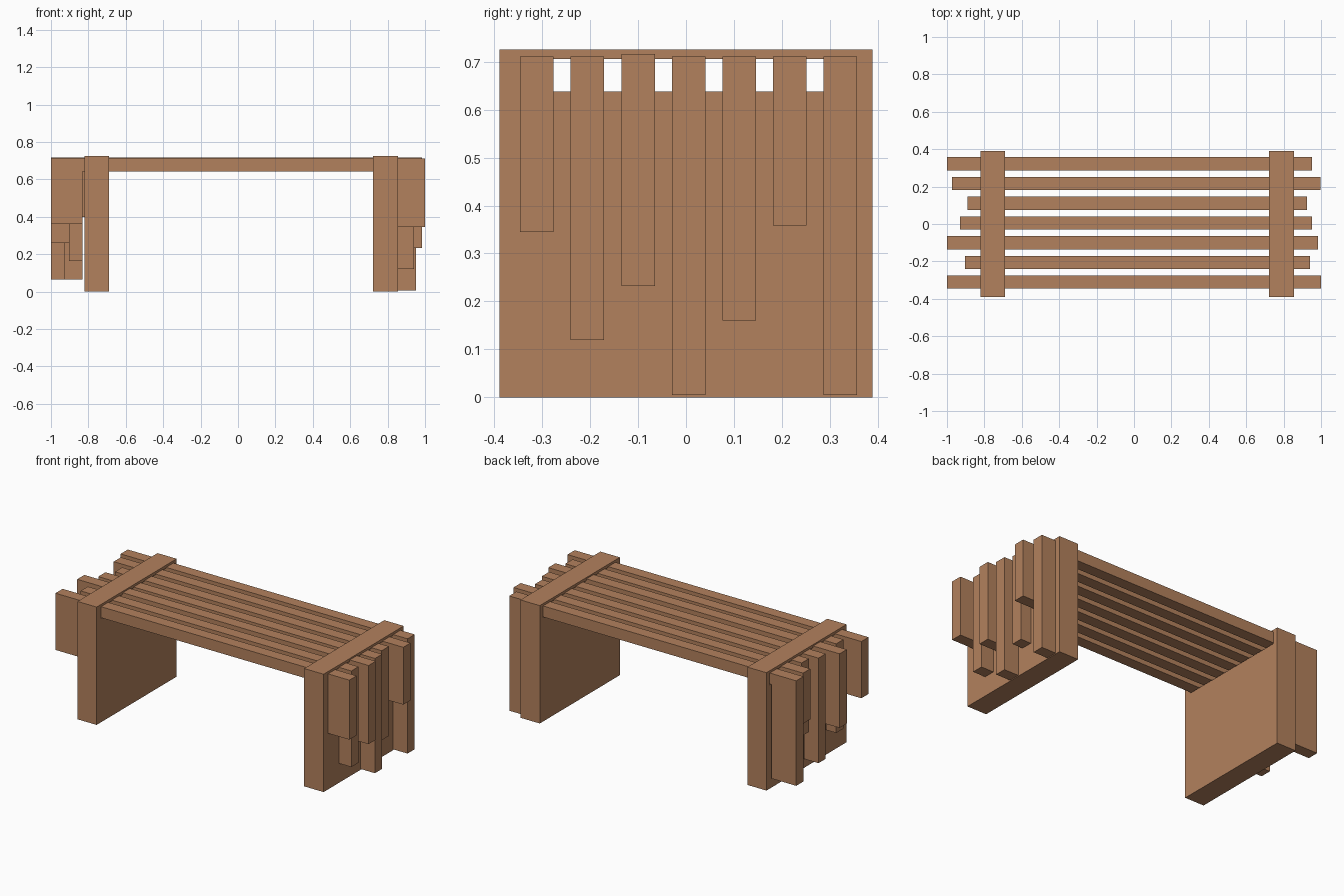
import bpy

if "Cube" in bpy.data.objects:
    bpy.data.objects.remove(bpy.data.objects["Cube"])

wood = bpy.data.materials.new("warm brown wood")
wood.diffuse_color = (0.45, 0.22, 0.11, 1)
wood.use_nodes = True
wood.node_tree.nodes["Principled BSDF"].inputs["Base Color"].default_value = wood.diffuse_color


def make(name, verts, faces):
    me = bpy.data.meshes.new(name)
    me.from_pydata(verts, [], faces)
    me.materials.append(wood)
    me.update()
    ob = bpy.data.objects.new(name, me)
    bpy.context.collection.objects.link(ob)
    return ob


# Slab leg: a rectangular plate with a slot near the top for the slats
def slab_leg(name, x0, x1):
    outer = [(-0.389, 0), (0.389, 0), (0.389, 0.725), (-0.389, 0.725)]
    slot = [(-0.346, 0.638), (0.357, 0.638), (0.357, 0.706), (-0.346, 0.706)]
    ring = outer + slot
    verts = [(x, y, z) for x in (x1, x0) for y, z in ring]
    faces = []
    for i in range(4):
        j = (i + 1) % 4
        faces.append((i, j, j + 4, i + 4))              # face towards +x
        faces.append((i + 8, i + 12, j + 12, j + 8))    # face towards -x
        faces.append((i, i + 8, j + 8, j))              # outer rim
        faces.append((i + 4, j + 4, j + 12, i + 12))    # slot walls
    make(name, verts, faces)


# Slat: long bar along the seat that folds down at both ends
def slat(name, y, left, left_in, left_low, right, right_low, top=0.711):
    under = 0.643
    prof = [(left, left_low), (left_in, left_low), (left_in, under),
            (0.855, under), (0.855, right_low), (right, right_low),
            (right, top), (left, top)]
    n = len(prof)
    verts = [(x, yy, z) for yy in (y - 0.035, y + 0.035) for x, z in prof]
    faces = [tuple(range(n)), tuple(range(2 * n - 1, n - 1, -1))]
    for i in range(n):
        j = (i + 1) % n
        faces.append((i, i + n, j + n, j))
    make(name, verts, faces)


slab_leg("left_slab_leg", -0.82, -0.69)
slab_leg("right_slab_leg", 0.723, 0.855)

# left end, inner face of left drop, left drop bottom, right end, right drop bottom
slats = [
    (-1.00, -0.832, 0.362, 1.00, 0.345),
    (-0.903, -0.832, 0.163, 0.94, 0.12),
    (-1.00, -0.832, 0.26, 0.983, 0.232),
    (-0.93, -0.832, 0.065, 0.953, 0.005),
    (-0.89, -0.832, 0.26, 0.925, 0.16),
    (-0.973, -0.822, 0.40, 0.998, 0.358),
    (-1.00, -0.832, 0.065, 0.953, 0.005),
]
for i, s in enumerate(slats):
    slat(f"slat_{i + 1}", -0.311 + i * 0.1055, *s,
         top=0.716 if i == 2 else 0.711)
